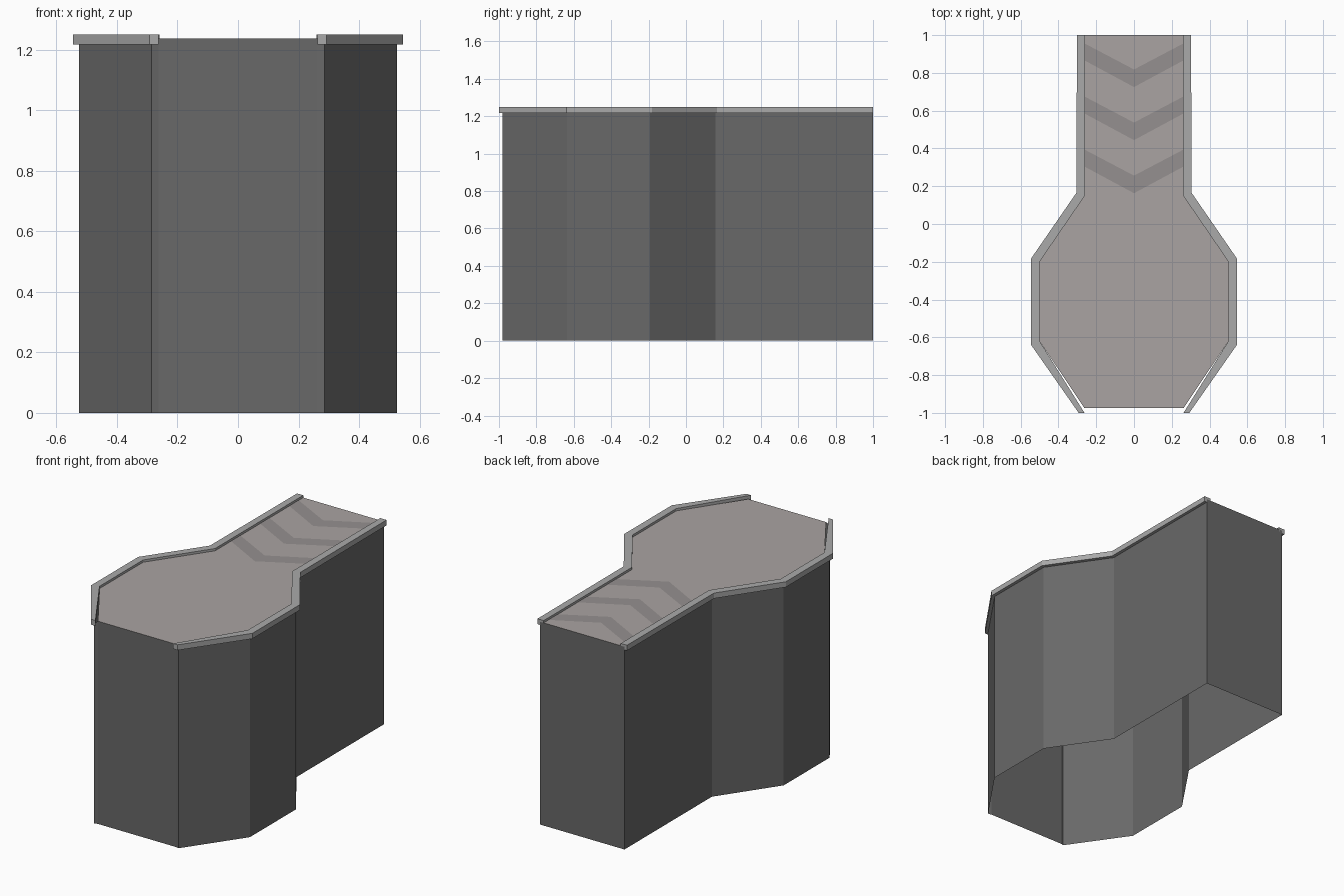
import bpy

if "Cube" in bpy.data.objects:
    bpy.data.objects.remove(bpy.data.objects["Cube"])

DECK_Z, RIM_LOW, RIM_TOP = 1.236, 1.217, 1.25

# Right-hand half outlines, from back to front (x, y)
INNER = [(0.26, 1), (0.26, 0.15), (0.50, -0.20), (0.50, -0.62), (0.262, -0.97), (0.262, -1)]
OUTER = [(0.302, 1), (0.305, 0.165), (0.545, -0.183), (0.545, -0.64), (0.293, -1)]
WALL = [(0.285, 1), (0.285, 0.157), (0.525, -0.192), (0.525, -0.635), (0.285, -0.98), (0.262, -0.975)]
DECK = INNER[:4] + [(0.262, -0.975)]


def material(name, rgb):
    mat = bpy.data.materials.new(name)
    mat.diffuse_color = (*rgb, 1)
    mat.use_nodes = True
    mat.node_tree.nodes["Principled BSDF"].inputs["Base Color"].default_value = mat.diffuse_color
    return mat


def mesh_object(name, verts, faces, mat=None):
    mesh = bpy.data.meshes.new(name)
    mesh.from_pydata(verts, [], faces)
    mesh.update()
    obj = bpy.data.objects.new(name, mesh)
    bpy.context.collection.objects.link(obj)
    if mat:
        mesh.materials.append(mat)
    return obj


def mirrored(half):
    # Closed clockwise outline: right half, then its reflection
    return half + [(-x, y) for x, y in reversed(half)]


def mirror(obj):
    mod = obj.modifiers.new("mirror", 'MIRROR')
    mod.use_mirror_merge = False


deck_mat = material("deck_grey", (0.40, 0.37, 0.36))
stripe_mat = material("stripe_grey", (0.30, 0.28, 0.28))
rim_mat = material("rim_grey", (0.40, 0.40, 0.40))
wall_mat = material("wall_grey", (0.14, 0.14, 0.14))

# Thin vertical walls, open underneath; front and back panels reach the deck
loop = mirrored(WALL)
n = len(loop)
verts = [(x, y, 0) for x, y in loop]
verts += [(x, y, DECK_Z if abs(x) < 0.27 or y == 1 else RIM_LOW) for x, y in loop]
mesh_object("platform_walls", verts,
            [(i, i + n, (i + 1) % n + n, (i + 1) % n) for i in range(n)], wall_mat)

# Flat walking surface
top = [(x, y, DECK_Z) for x, y in reversed(mirrored(DECK))]
mesh_object("deck", top, [tuple(range(len(top)))], deck_mat)

# Raised edge rim on each side, a closed solid band
band = INNER[:4] + [INNER[5]]
k = len(band)
verts = [(x, y, z) for z in (RIM_LOW, RIM_TOP) for line in (band, OUTER) for x, y in line]
faces = []
for i in range(k - 1):
    faces += [(i, i + 1, k + i + 1, k + i),
              (2 * k + i, 3 * k + i, 3 * k + i + 1, 2 * k + i + 1),
              (i, 2 * k + i, 2 * k + i + 1, i + 1),
              (k + i, k + i + 1, 3 * k + i + 1, 3 * k + i)]
e = k - 1
faces += [(0, k, 3 * k, 2 * k), (e, 2 * k + e, 3 * k + e, k + e)]
mirror(mesh_object("edge_rim", verts, faces, rim_mat))

# Three chevron stripes on the ramp end of the deck
for i in range(3):
    y, z = 0.163 + 0.281 * i, DECK_Z + 0.001
    verts = [(0, y, z), (0.26, y + 0.14, z), (0.26, y + 0.23, z),
             (0, y + 0.093, z), (-0.26, y + 0.23, z), (-0.26, y + 0.14, z)]
    mesh_object(f"chevron_{i + 1}", verts, [(0, 1, 2, 3), (0, 3, 4, 5)], stripe_mat)
